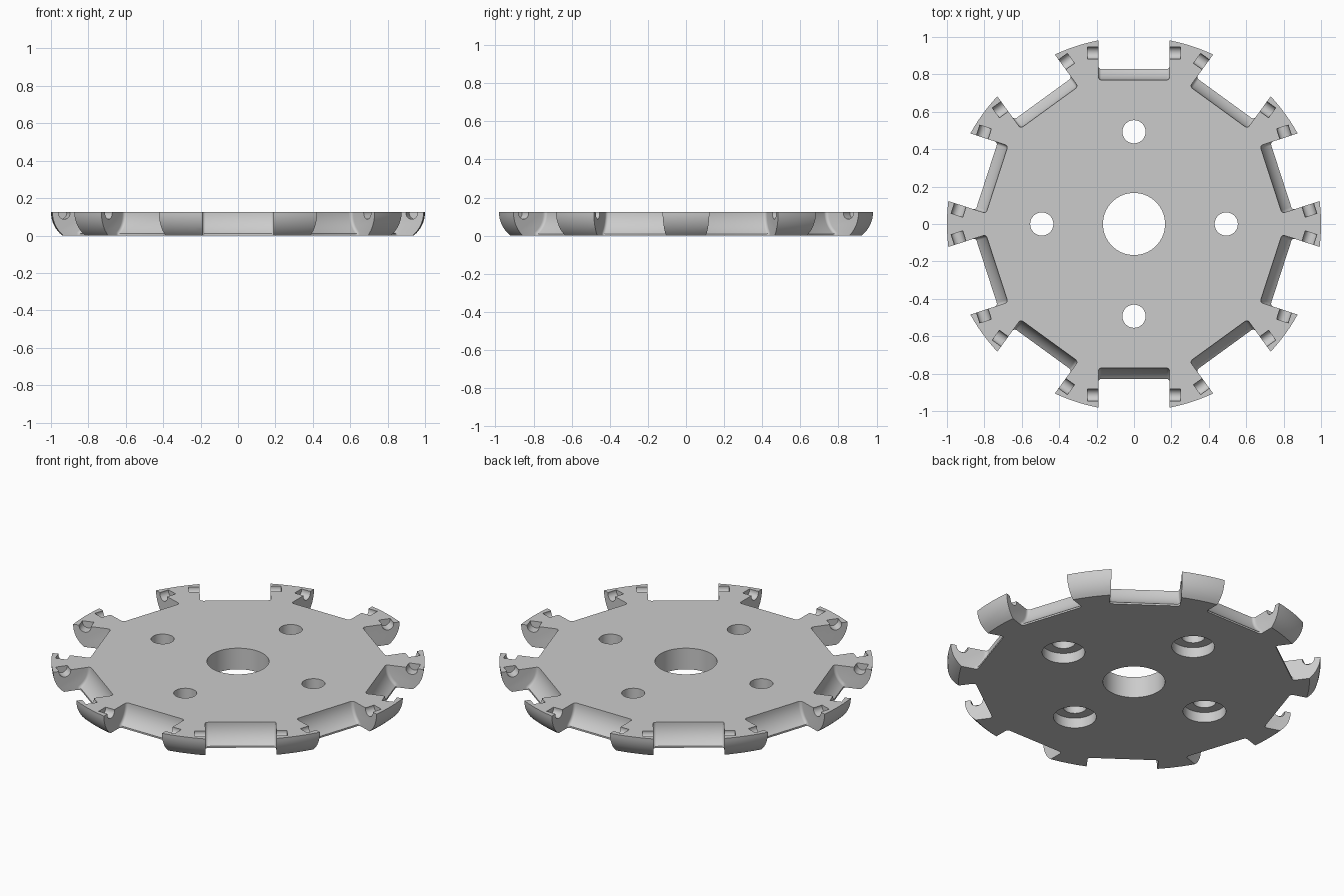
import bpy, bmesh
from math import pi, sin, cos, asin, sqrt
from mathutils import Matrix, Vector

HEIGHT = 0.125
NOTCHES = 10
HALF_WIDTH = 0.19      # half the notch width
AXLE_R = 0.913         # distance of each roller axle from the centre
ROLLER_R = 0.143       # radius of the hollow behind each roller

cube = bpy.data.objects.get("Cube")
if cube:
    bpy.data.objects.remove(cube, do_unlink=True)

grey = bpy.data.materials.new("plain grey")
grey.use_nodes = True
grey.diffuse_color = (0.6, 0.6, 0.6, 1)
grey.node_tree.nodes["Principled BSDF"].inputs["Base Color"].default_value = (0.6, 0.6, 0.6, 1)


def make_object(name, bm):
    bmesh.ops.recalc_face_normals(bm, faces=bm.faces)
    mesh = bpy.data.meshes.new(name)
    bm.to_mesh(mesh)
    bm.free()
    obj = bpy.data.objects.new(name, mesh)
    bpy.context.collection.objects.link(obj)
    return obj


def cylinder(bm, radius, depth, matrix, segments=48):
    bmesh.ops.create_cone(bm, cap_ends=True, segments=segments, radius1=radius,
                          radius2=radius, depth=depth, matrix=matrix)


def turn(i, count):
    return Matrix.Rotation(2 * pi * i / count, 4, 'Z')


# Disc turned from a profile with a bulging rim and a central bore
bm = bmesh.new()
rim = 0.16
low = asin(HEIGHT / rim)
profile = [(0.166, HEIGHT), (0.166, 0)]
for i in range(9):
    a = low * (1 - i / 8)
    profile.append((1 - rim + rim * cos(a), HEIGHT - rim * sin(a)))
verts = [bm.verts.new((r, 0, z)) for r, z in profile]
edges = [bm.edges.new((v, verts[(i + 1) % len(verts)])) for i, v in enumerate(verts)]
bmesh.ops.spin(bm, geom=verts + edges, cent=(0, 0, 0), axis=(0, 0, 1),
               angle=2 * pi, steps=160, use_duplicate=False)
bmesh.ops.remove_doubles(bm, verts=bm.verts, dist=0.0001)
wheel = make_object("roller_wheel_plate", bm)

# One notch cutter: a hollow profile drawn across the notch, with rounded inner corners
bm = bmesh.new()
section = [(1.2, -0.1), (1.2, 0.2), (AXLE_R - ROLLER_R, 0.2)]
end = asin((HEIGHT - 0.01) / ROLLER_R)
for i in range(11):
    a = end * i / 10
    section.append((AXLE_R - ROLLER_R * cos(a), HEIGHT - ROLLER_R * sin(a)))
section.append((section[-1][0], -0.1))
face = bm.faces.new([bm.verts.new((-HALF_WIDTH, y, z)) for y, z in section])
ext = bmesh.ops.extrude_face_region(bm, geom=[face])
moved = [g for g in ext["geom"] if isinstance(g, bmesh.types.BMVert)]
bmesh.ops.translate(bm, verts=moved, vec=(2 * HALF_WIDTH, 0, 0))
if not any(f.calc_center_median().x < -HALF_WIDTH + 0.001 for f in bm.faces):
    bm.faces.new([v for v in face.verts])
bmesh.ops.recalc_face_normals(bm, faces=bm.faces)
corners = [e for e in bm.edges
           if abs(e.verts[0].co.x - e.verts[1].co.x) < 0.001
           and all(v.co.y < 0.85 for v in e.verts)]
bmesh.ops.bevel(bm, geom=corners, offset=0.016, segments=4, profile=0.5, affect='EDGES')
single = bpy.data.meshes.new("single_notch")
bm.to_mesh(single)
bm.free()

# Ring of notches
bm = bmesh.new()
for i in range(NOTCHES):
    piece = single.copy()
    piece.transform(turn(i, NOTCHES))
    bm.from_mesh(piece)
    bpy.data.meshes.remove(piece)
bpy.data.meshes.remove(single)
notches = make_object("notch_cutter", bm)

# Axle seats: round grooves running into the teeth on both sides of each notch
bm = bmesh.new()
for i in range(NOTCHES):
    place = (turn(i, NOTCHES) @ Matrix.Translation((0, AXLE_R + 0.002, HEIGHT - 0.005))
             @ Matrix.Rotation(pi / 2, 4, 'Y'))
    cylinder(bm, 0.033, 0.496, place, 32)
seats = make_object("axle_seat_cutter", bm)

# Four bolt holes, with wide recesses underneath
bm = bmesh.new()
for i in range(4):
    cylinder(bm, 0.062, 1, turn(i, 4) @ Matrix.Translation((0.493, 0, 0)))
holes = make_object("bolt_hole_cutter", bm)
bm = bmesh.new()
for i in range(4):
    cylinder(bm, 0.115, 0.2, turn(i, 4) @ Matrix.Translation((0.493, 0, -0.04)))
recesses = make_object("bolt_recess_cutter", bm)

# Cut everything out of the disc and keep the result
cutters = [notches, seats, holes, recesses]
for cutter in cutters:
    cutter.hide_render = True
    mod = wheel.modifiers.new(cutter.name, 'BOOLEAN')
    mod.operation = 'DIFFERENCE'
    mod.solver = 'EXACT'
    mod.object = cutter
bpy.context.view_layer.update()
graph = bpy.context.evaluated_depsgraph_get()
result = bpy.data.meshes.new_from_object(wheel.evaluated_get(graph))
wheel.modifiers.clear()
wheel.data = result
for cutter in cutters:
    bpy.data.objects.remove(cutter, do_unlink=True)

# Colour and smooth shading with sharp edges
result.materials.clear()
result.materials.append(grey)
for o in bpy.context.selected_objects:
    o.select_set(False)
wheel.select_set(True)
bpy.context.view_layer.objects.active = wheel
bpy.ops.object.shade_smooth_by_angle(angle=0.6)
